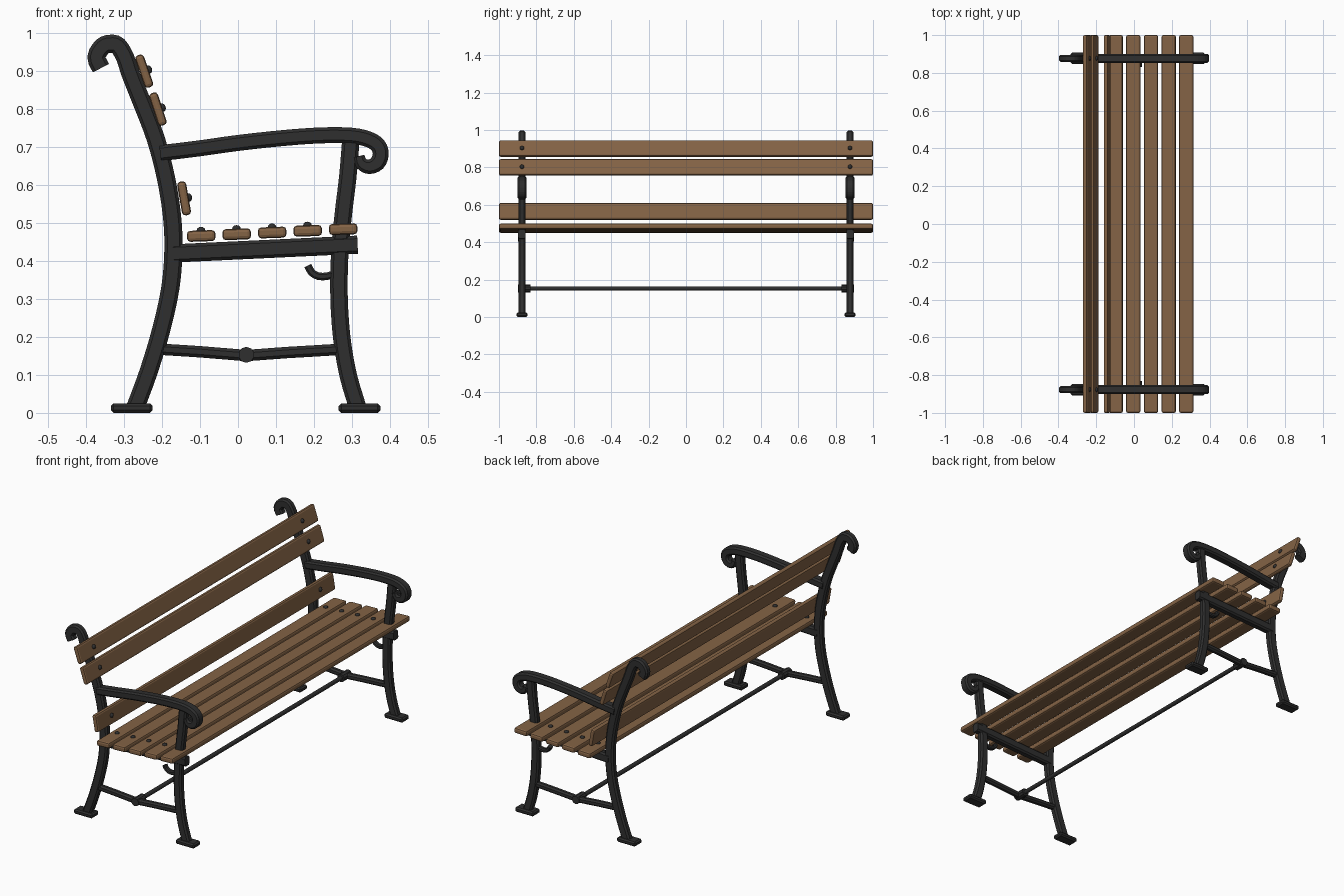
import bpy, bmesh, math
from mathutils import Vector, Matrix

if "Cube" in bpy.data.objects:
    bpy.data.objects.remove(bpy.data.objects["Cube"])


def material(name, color):
    m = bpy.data.materials.new(name)
    m.diffuse_color = color
    m.use_nodes = True
    m.node_tree.nodes["Principled BSDF"].inputs["Base Color"].default_value = m.diffuse_color
    return m


IRON = material("dark_iron", (0.028, 0.028, 0.028, 1))
WOOD = material("brown_wood", (0.23, 0.125, 0.06, 1))


def finish(bm, name, mat, smooth=False):
    bmesh.ops.recalc_face_normals(bm, faces=bm.faces[:])
    me = bpy.data.meshes.new(name)
    bm.to_mesh(me)
    bm.free()
    me.materials.append(mat)
    for p in me.polygons:
        p.use_smooth = smooth
    ob = bpy.data.objects.new(name, me)
    bpy.context.collection.objects.link(ob)
    return ob


def spline(pts, n=3):
    """Catmull-Rom curve through the points."""
    p = [Vector(q) for q in pts]
    p = [2 * p[0] - p[1]] + p + [2 * p[-1] - p[-2]]
    out = []
    for a, b, c, d in zip(p, p[1:], p[2:], p[3:]):
        for i in range(n):
            t = i / n
            out.append(0.5 * (2 * b + (c - a) * t + (2 * a - 5 * b + 4 * c - d) * t * t
                              + (3 * b - a - 3 * c + d) * t ** 3))
    return out + [p[-2]]


def bar(name, pts, width, depth, y, end_width=None, n=3, chamfer=0.008):
    """Chamfered bar swept along a path in the xz plane."""
    path = spline(pts, n)
    bm = bmesh.new()
    rings = []
    last = len(path) - 1
    for i, p in enumerate(path):
        t = (path[min(i + 1, last)] - path[max(i - 1, 0)]).normalized()
        f = max(0, i / last - 0.75) * 4
        w = (width + ((end_width or width) - width) * f) / 2
        d, c = depth / 2, chamfer
        sec = [(w, d - c), (w - c, d), (c - w, d), (-w, d - c),
               (-w, c - d), (c - w, -d), (w - c, -d), (w, c - d)]
        rings.append([bm.verts.new((p.x - t.y * u, y + v, p.y + t.x * u)) for u, v in sec])
    for a, b in zip(rings, rings[1:]):
        for k in range(8):
            bm.faces.new((a[k], a[k - 1], b[k - 1], b[k]))
    bm.faces.new(rings[0])
    bm.faces.new(rings[-1])
    return finish(bm, name, IRON)


def block(name, loc, size, bevel, mat, angle=0, segments=2):
    bm = bmesh.new()
    bmesh.ops.create_cube(bm, size=1, matrix=Matrix.Diagonal((*size, 1)))
    bmesh.ops.bevel(bm, geom=bm.edges[:], offset=bevel, segments=segments,
                    profile=0.5, affect='EDGES')
    bm.transform(Matrix.Translation(loc) @ Matrix.Rotation(angle, 4, 'Y'))
    return finish(bm, name, mat)


def rod(name, x, z, y0, y1, r, sides=12):
    bm = bmesh.new()
    bmesh.ops.create_cone(bm, cap_ends=True, segments=sides, radius1=r, radius2=r,
                          depth=abs(y1 - y0),
                          matrix=Matrix.Translation((x, (y0 + y1) / 2, z))
                          @ Matrix.Rotation(math.pi / 2, 4, 'X'))
    return finish(bm, name, IRON)


def bolt(name, loc, angle):
    bm = bmesh.new()
    bmesh.ops.create_uvsphere(bm, u_segments=10, v_segments=6, radius=0.012)
    bm.transform(Matrix.Translation(loc) @ Matrix.Rotation(angle, 4, 'Y')
                 @ Matrix.Diagonal((1, 1, 0.8, 1)))
    return finish(bm, name, IRON, True)


# Cast end frames, one on each side
for s, side in ((-1, "front"), (1, "rear")):
    y = 0.877 * s
    bar("back_post_" + side,
        [(-0.27, 0.015), (-0.235, 0.11), (-0.202, 0.22), (-0.178, 0.33), (-0.17, 0.43),
         (-0.174, 0.52), (-0.19, 0.62), (-0.216, 0.72), (-0.25, 0.81), (-0.282, 0.89),
         (-0.297, 0.935), (-0.316, 0.967), (-0.336, 0.972), (-0.357, 0.965),
         (-0.373, 0.937), (-0.361, 0.908)], 0.048, 0.037, y)
    bar("front_leg_" + side,
        [(0.315, 0.015), (0.29, 0.1), (0.273, 0.2), (0.266, 0.31), (0.268, 0.42),
         (0.277, 0.52), (0.289, 0.62), (0.297, 0.715)], 0.046, 0.037, y)
    bar("armrest_" + side,
        [(-0.205, 0.684), (-0.1, 0.697), (0, 0.711), (0.12, 0.724), (0.22, 0.731),
         (0.3, 0.73), (0.345, 0.72), (0.369, 0.704), (0.376, 0.681), (0.367, 0.658),
         (0.345, 0.648), (0.325, 0.657), (0.318, 0.676)], 0.042, 0.048, y, 0.03)
    bar("seat_rail_" + side, [(-0.17, 0.42), (0.315, 0.443)], 0.048, 0.04, y, n=1)
    bar("hook_" + side,
        [(0.26, 0.368), (0.235, 0.36), (0.212, 0.36), (0.194, 0.37), (0.184, 0.388)],
        0.02, 0.026, y, n=2, chamfer=0.005)
    bar("lower_brace_" + side,
        [(-0.21, 0.168), (-0.1, 0.161), (0.022, 0.151), (0.13, 0.159), (0.265, 0.167)],
        0.03, 0.03, y, n=1)
    for x, foot in ((-0.28, "back"), (0.32, "front")):
        block(f"{foot}_foot_{side}", (x, y, 0.0125), (0.11, 0.06, 0.025), 0.007, IRON, segments=1)
    rod("rod_collar_" + side, 0.022, 0.153, 0.832 * s, 0.898 * s, 0.021, 10)

# Long tie rod between the frames
rod("tie_rod", 0.022, 0.153, -0.86, 0.86, 0.011)

# Slats: name, x, z, width, thickness, tilt (top face points up or forward)
slats = [(f"seat_slat_{i + 1}", -0.097 + 0.0935 * i, 0.466 + 0.0045 * i, 0.075, 0.029,
          math.radians(-2)) for i in range(5)]
slats += [("lower_back_slat", -0.142, 0.565, 0.09, 0.024, math.radians(80)),
          ("middle_back_slat", -0.211, 0.80, 0.09, 0.024, math.radians(72)),
          ("top_back_slat", -0.247, 0.90, 0.09, 0.024, math.radians(71))]
for name, x, z, w, t, a in slats:
    block(name, (x, 0, z), (w, 2, t), 0.009, WOOD, a)
    up = Vector((math.sin(a), 0, math.cos(a))) * (t / 2)
    for s in (-1, 1):
        if name != "seat_slat_5":
            bolt(name + "_bolt", Vector((x, 0.877 * s, z)) + up, a)
